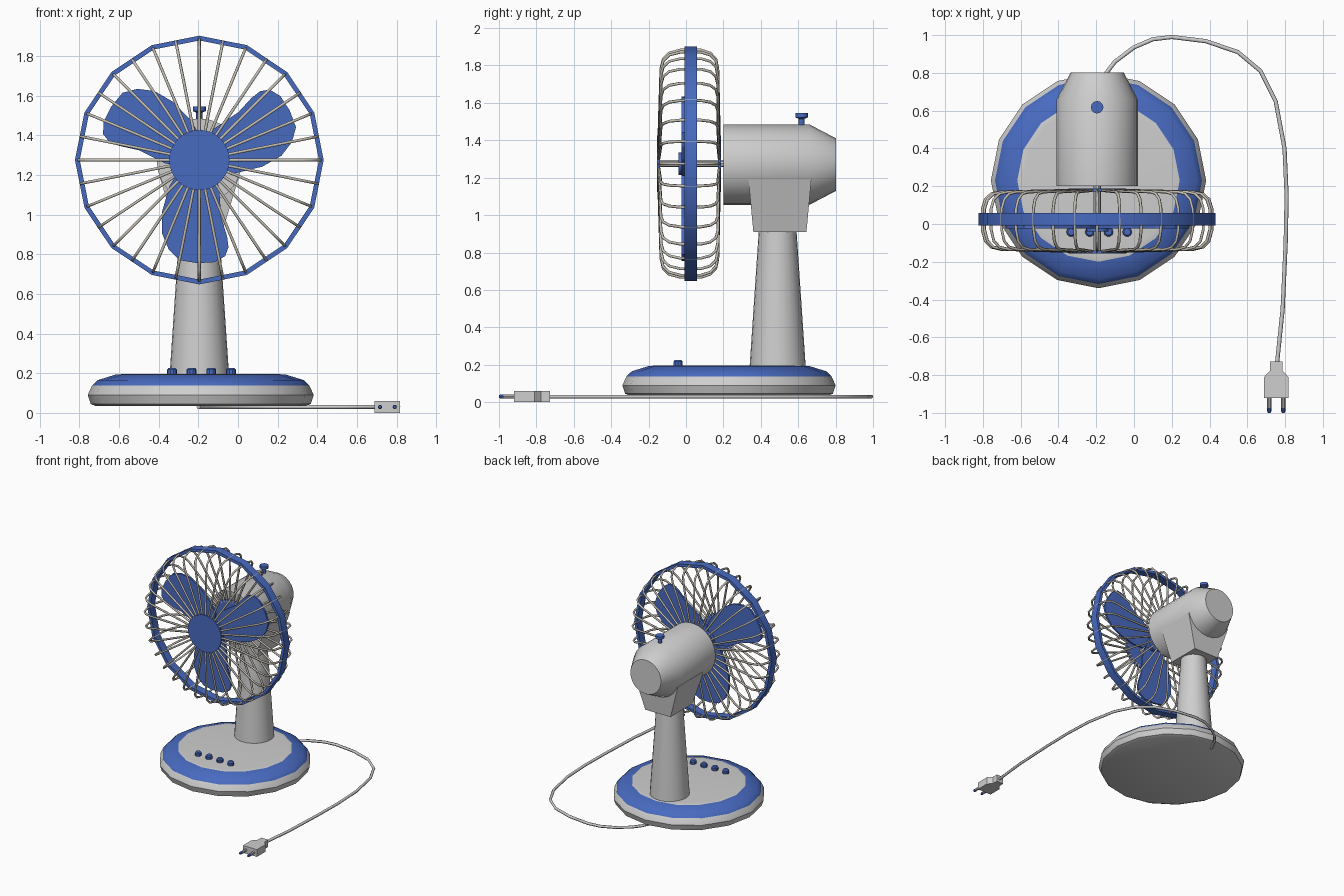
import bpy, bmesh, math
from mathutils import Vector, Matrix

if "Cube" in bpy.data.objects:
    bpy.data.objects.remove(bpy.data.objects["Cube"])

CX, CZ = -0.195, 1.275          # fan axis


def material(name, rgb):
    m = bpy.data.materials.new(name)
    m.diffuse_color = (*rgb, 1)
    m.use_nodes = True
    m.node_tree.nodes["Principled BSDF"].inputs["Base Color"].default_value = m.diffuse_color
    return m


GREY = material("light grey plastic", (0.62, 0.62, 0.62))
BLUE = material("blue plastic", (0.065, 0.145, 0.53))
WIRE = material("warm grey wire", (0.55, 0.52, 0.46))


def finish(name, bm, mats, smooth=True):
    bmesh.ops.recalc_face_normals(bm, faces=bm.faces)
    me = bpy.data.meshes.new(name)
    bm.to_mesh(me)
    bm.free()
    ob = bpy.data.objects.new(name, me)
    bpy.context.collection.objects.link(ob)
    for m in mats:
        me.materials.append(m)
    if smooth:
        bpy.ops.object.select_all(action='DESELECT')
        ob.select_set(True)
        bpy.context.view_layer.objects.active = ob
        bpy.ops.object.shade_smooth_by_angle(angle=math.radians(32))
    return ob


def lathe(name, profile, origin, mats, axis='Z', segs=16, closed=False, rule=None):
    """Spin (radius, height) points round an axis; capped unless the profile is closed."""
    bm = bmesh.new()
    rings = []
    for r, h in profile:
        ring = []
        for i in range(segs):
            a = 2 * math.pi * i / segs
            c, s = r * math.cos(a), r * math.sin(a)
            p = (c, s, h) if axis == 'Z' else (c, h, s)
            ring.append(bm.verts.new(Vector(p) + Vector(origin)))
        rings.append(ring)
    pairs = list(zip(rings, rings[1:]))
    if closed:
        pairs.append((rings[-1], rings[0]))
    else:
        bm.faces.new(rings[0])
        bm.faces.new(rings[-1])
    for a, b in pairs:
        for i in range(segs):
            j = (i + 1) % segs
            bm.faces.new((a[i], a[j], b[j], b[i]))
    if rule:
        for f in bm.faces:
            f.material_index = rule(f.calc_center_median())
    return finish(name, bm, mats)


def prism(name, outline, depth, matrix, mat, smooth=False):
    """Extrude a flat outline along local z, then place it."""
    bm = bmesh.new()
    f = bm.faces.new([bm.verts.new((x, y, 0)) for x, y in outline])
    ext = bmesh.ops.extrude_face_region(bm, geom=[f])['geom']
    bmesh.ops.translate(bm, vec=(0, 0, depth),
                        verts=[v for v in ext if isinstance(v, bmesh.types.BMVert)])
    bmesh.ops.transform(bm, matrix=matrix, verts=bm.verts)
    return finish(name, bm, [mat], smooth)


def tubes(name, paths, radius, mat, kind='POLY'):
    cu = bpy.data.curves.new(name, 'CURVE')
    cu.dimensions = '3D'
    cu.bevel_depth = radius
    cu.bevel_resolution = 1
    cu.use_fill_caps = True
    cu.resolution_u = 4
    for pts in paths:
        sp = cu.splines.new(kind)
        sp.points.add(len(pts) - 1)
        for p, co in zip(sp.points, pts):
            p.co = (*co, 1)
    cu.materials.append(mat)
    ob = bpy.data.objects.new(name, cu)
    bpy.context.collection.objects.link(ob)
    bpy.ops.object.select_all(action='DESELECT')
    ob.select_set(True)
    bpy.context.view_layer.objects.active = ob
    bpy.ops.object.convert(target='MESH')
    return ob


# base with blue sloping band, column
lathe("base", [(0.53, 0.035), (0.555, 0.045), (0.57, 0.09), (0.548, 0.138), (0.52, 0.165),
               (0.43, 0.193), (0.40, 0.195)], (-0.188, 0.23, 0), [GREY, BLUE],
      rule=lambda c: int(0.14 < c.z < 0.19))
lathe("column", [(0.15, 0.19), (0.1, 0.93)], (CX, 0.49, 0), [GREY], segs=24)

# speed buttons
for i in range(4):
    lathe(f"button_{i + 1}", [(0.025, 0.19), (0.025, 0.218), (0.018, 0.226)],
          (-0.333 + i * 0.099, -0.042, 0), [BLUE], segs=10)

# neck: box tapering down to the column
bm = bmesh.new()
bmesh.ops.create_cube(bm, size=1)
for v in bm.verts:
    up = v.co.z > 0
    hx, hy = (0.2, 0.168) if up else (0.115, 0.142)
    v.co = (CX + math.copysign(hx, v.co.x), 0.502 + math.copysign(hy, v.co.y),
            1.19 if up else 0.91)
bm.normal_update()
finish("neck", bm, [GREY], False)

# motor housing, shaft and swing knob
lathe("motor_housing", [(0.215, 0.2), (0.215, 0.66), (0.14, 0.803)], (CX, 0, CZ - 0.005),
      [GREY], 'Y', 24)
lathe("shaft", [(0.02, -0.14), (0.02, 0.22)], (CX, 0, CZ), [GREY], 'Y', 10)
lathe("swing_knob", [(0.016, 1.46), (0.016, 1.515), (0.033, 1.522), (0.033, 1.545)],
      (CX, 0.618, 0), [BLUE], segs=12)

# blades
blade = [(0.0, -0.02), (-0.1, -0.05), (-0.15, -0.13), (-0.188, -0.26), (-0.188, -0.37),
         (-0.155, -0.45), (-0.1, -0.505), (-0.01, -0.52), (0.075, -0.515), (0.13, -0.485),
         (0.147, -0.44), (0.14, -0.385), (0.11, -0.29), (0.1, -0.14), (0.07, -0.05)]
for i in range(3):
    m = (Matrix.Translation((CX, -0.008, CZ)) @ Matrix.Rotation(math.pi / 2, 4, 'X')
         @ Matrix.Rotation(math.radians(120 * i), 4, 'Z'))
    prism(f"blade_{i + 1}", blade, 0.016, m, BLUE)
lathe("blade_hub", [(0.06, -0.04), (0.06, 0.02)], (CX, 0, CZ), [BLUE], 'Y', 16)

# cage: rim band, front and back discs, bent wires
lathe("cage_rim", [(0.627, -0.008), (0.627, 0.058), (0.603, 0.058), (0.603, -0.008)],
      (CX, 0, CZ), [BLUE], 'Y', 16, closed=True)
for name, y in (("front_disc", -0.156), ("back_disc", 0.172)):
    lathe(name, [(0.152, y), (0.152, y + 0.016)], (CX, 0, CZ), [BLUE], 'Y', 32)
bend = [(0.13, -0.145), (0.51, -0.134), (0.56, -0.122), (0.592, -0.09), (0.608, -0.03),
        (0.608, 0.08), (0.592, 0.13), (0.56, 0.16), (0.51, 0.17), (0.13, 0.178)]
wires = []
for i in range(32):
    a = 2 * math.pi * i / 32
    wires.append([(CX + r * math.cos(a), y, CZ + r * math.sin(a)) for r, y in bend])
tubes("cage_wires", wires, 0.008, WIRE)

# power cord
cord = [(-0.2, 0.7), (-0.15, 0.795), (-0.1, 0.86), (0, 0.935), (0.1, 0.978), (0.2, 0.99),
        (0.38, 0.968), (0.55, 0.91), (0.67, 0.81), (0.75, 0.65), (0.797, 0.4), (0.808, 0.15),
        (0.803, -0.1), (0.787, -0.45), (0.757, -0.74)]
tubes("power_cord", [[(x, y, 0.03) for x, y in cord]], 0.011, GREY)

# plug and two prongs with blue tips
half = [(0.032, -0.728), (0.032, -0.775), (0.064, -0.81), (0.064, -0.92)]
outline = [(0.753 + x, y) for x, y in half] + [(0.753 - x, y) for x, y in reversed(half)]
prism("plug", outline, 0.06, Matrix.Identity(4), GREY)
for name, x in (("prong_left", 0.716), ("prong_right", 0.79)):
    lathe(name, [(0.011, -0.91), (0.011, -0.975), (0.011, -0.992), (0.007, -1.0)],
          (x, 0, 0.03), [GREY, BLUE], 'Y', 8, rule=lambda c: int(c.y < -0.976))
